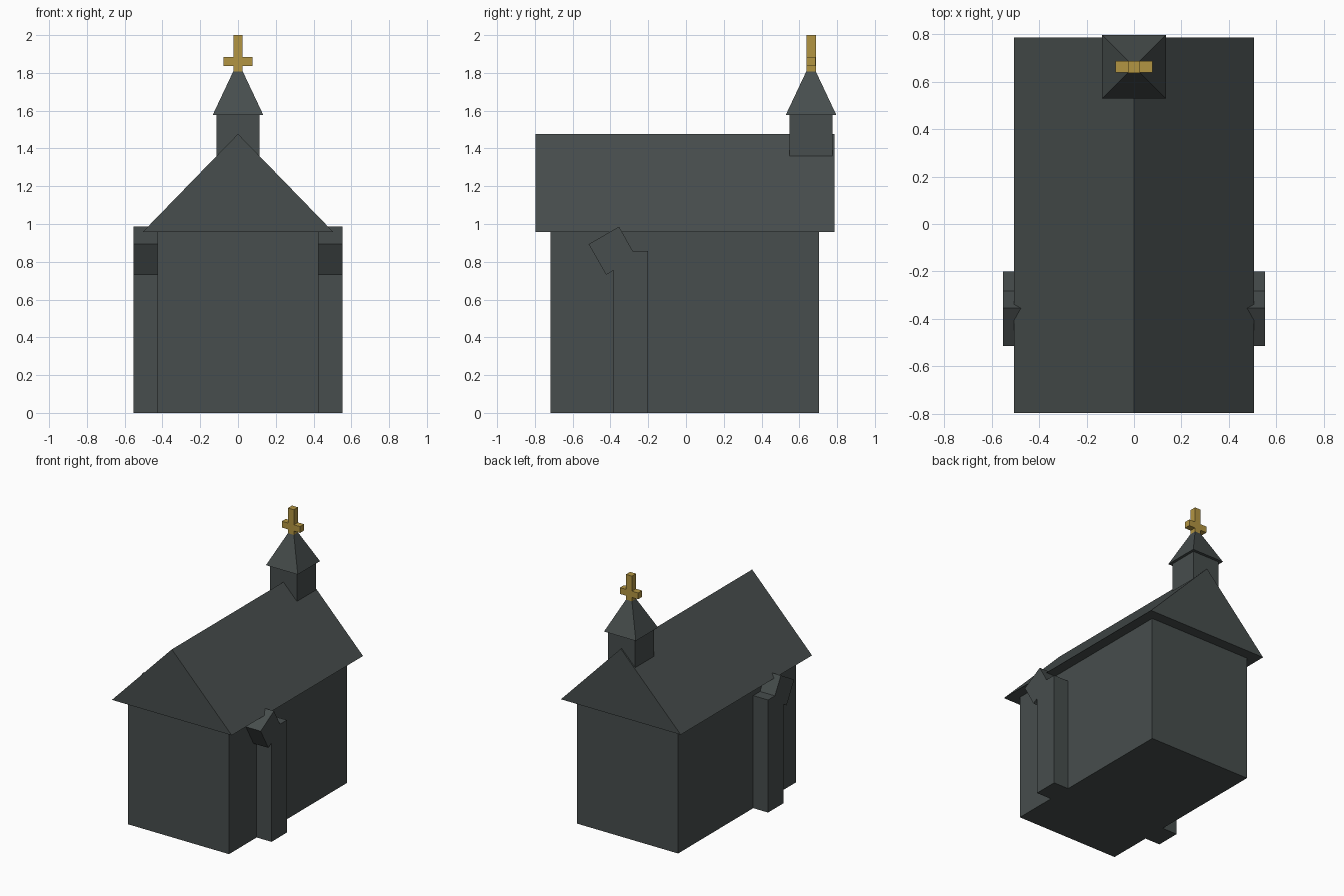
import bpy, bmesh, math
from mathutils import Matrix

if "Cube" in bpy.data.objects:
    bpy.data.objects.remove(bpy.data.objects["Cube"])


def material(name, rgb):
    m = bpy.data.materials.new(name)
    m.diffuse_color = (*rgb, 1)
    m.use_nodes = True
    m.node_tree.nodes["Principled BSDF"].inputs["Base Color"].default_value = m.diffuse_color
    return m


slate = material("dark_slate", (0.063, 0.075, 0.074))
gold = material("gold", (0.45, 0.30, 0.055))


def finish(name, bm, mat):
    bmesh.ops.recalc_face_normals(bm, faces=bm.faces)
    me = bpy.data.meshes.new(name)
    bm.to_mesh(me)
    bm.free()
    me.materials.append(mat)
    ob = bpy.data.objects.new(name, me)
    bpy.context.collection.objects.link(ob)
    return ob


def box(name, x, y, z, mat):
    """Box from (min, max) ranges."""
    bm = bmesh.new()
    size = [r[1] - r[0] for r in (x, y, z)]
    mid = [(r[0] + r[1]) / 2 for r in (x, y, z)]
    bmesh.ops.create_cube(bm, size=1, matrix=Matrix.Translation(mid) @ Matrix.Diagonal((*size, 1)))
    return finish(name, bm, mat)


def extrude(name, points, offset, mat):
    """Flat profile pushed along an offset."""
    bm = bmesh.new()
    face = bm.faces.new([bm.verts.new(p) for p in points])
    new = bmesh.ops.extrude_face_region(bm, geom=[face])["geom"]
    bmesh.ops.translate(bm, vec=offset, verts=[v for v in new if isinstance(v, bmesh.types.BMVert)])
    return finish(name, bm, mat)


# Main hall and gabled roof
box("walls", (-0.427, 0.427), (-0.718, 0.705), (0, 0.97), slate)
extrude("roof", [(-0.505, -0.797, 0.957), (0.505, -0.797, 0.957), (0, -0.797, 1.477)],
        (0, 1.582, 0), slate)

# Side buttresses with tilted caps
cap = [(-0.515, 0.893), (-0.355, 0.986), (-0.263, 0.824), (-0.423, 0.731)]
for side, s in (("left", -1), ("right", 1)):
    box(side + "_buttress", tuple(sorted((s * 0.40, s * 0.552))), (-0.385, -0.2), (0, 0.858), slate)
    extrude(side + "_buttress_cap", [(s * 0.40, y, z) for y, z in cap], (s * 0.152, 0, 0), slate)

# Bell turret and its pyramid spire
TY = 0.662
box("turret", (-0.114, 0.114), (TY - 0.115, TY + 0.113), (1.25, 1.58), slate)
bm = bmesh.new()
bmesh.ops.create_cone(bm, cap_ends=True, segments=4, radius1=0.134 * math.sqrt(2), radius2=0,
                      depth=0.284,
                      matrix=Matrix.Translation((0, TY, 1.577 + 0.142)) @ Matrix.Rotation(math.pi / 4, 4, 'Z'))
finish("spire", bm, slate)

# Gold cross
box("cross_post", (-0.025, 0.025), (TY - 0.025, TY + 0.025), (1.80, 2.0), gold)
box("cross_arm", (-0.077, 0.077), (TY - 0.024, TY + 0.024), (1.837, 1.885), gold)
